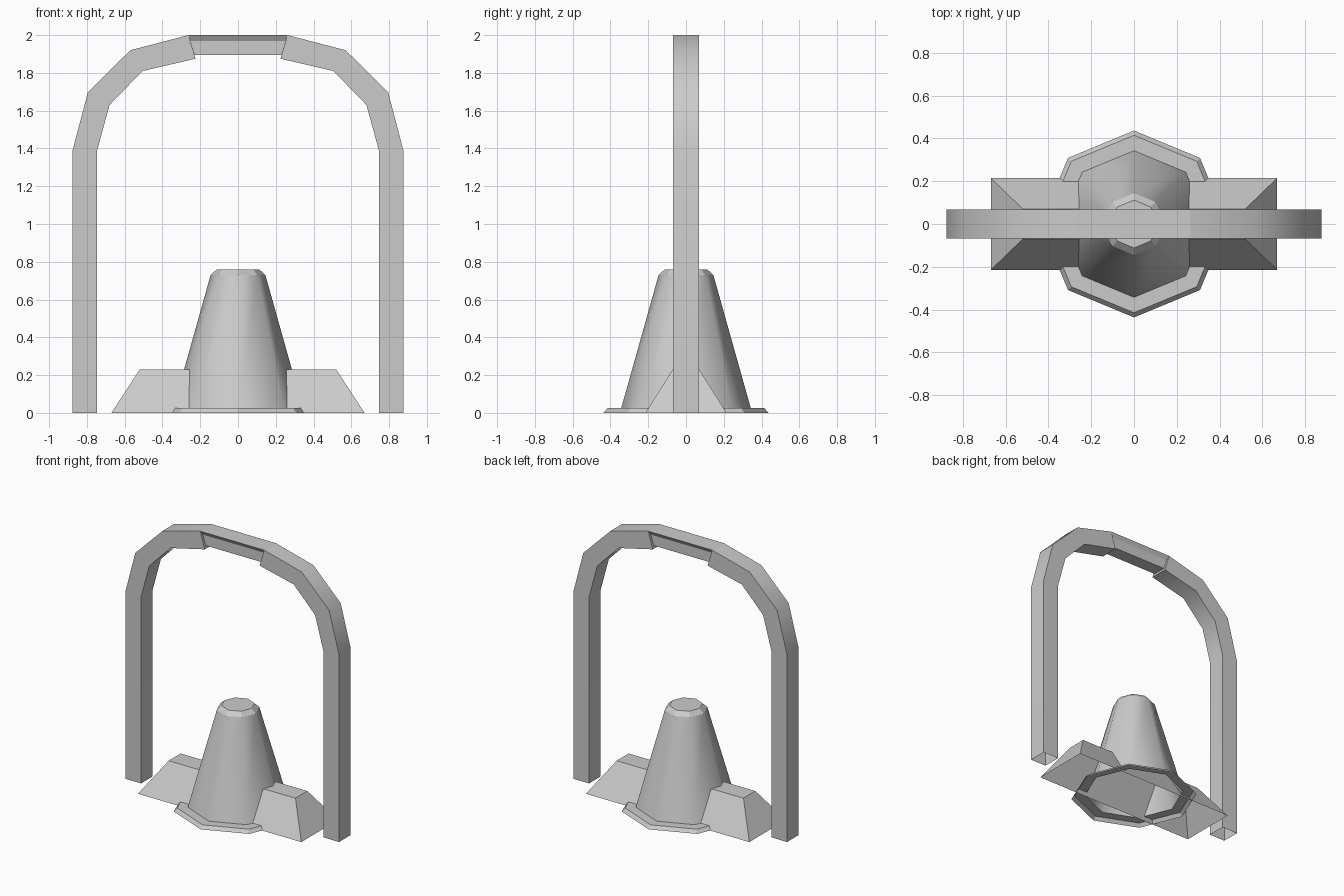
import bpy
import bmesh
from math import sin, cos, pi, radians

if "Cube" in bpy.data.objects:
    bpy.data.objects.remove(bpy.data.objects["Cube"])


def make_object(name, bm):
    bmesh.ops.recalc_face_normals(bm, faces=bm.faces)
    mesh = bpy.data.meshes.new(name)
    bm.to_mesh(mesh)
    bm.free()
    obj = bpy.data.objects.new(name, mesh)
    bpy.context.collection.objects.link(obj)
    return obj


def loft(rings):
    """Skin a list of equally sized closed rings; both ends stay open."""
    bm = bmesh.new()
    loops = [[bm.verts.new(p) for p in ring] for ring in rings]
    for a, b in zip(loops, loops[1:]):
        n = len(a)
        for i in range(n):
            bm.faces.new((a[i], a[(i + 1) % n], b[(i + 1) % n], b[i]))
    return bm, loops


# Arch handle: (outer x, outer z, inner x, inner z, outer half depth, inner half depth)
D = 0.068
half = [
    (0.877, 0.0, 0.747, 0.0, D, D),
    (0.877, 1.385, 0.747, 1.385, D, D),
    (0.795, 1.697, 0.68, 1.63, D, D),
    (0.57, 1.92, 0.505, 1.81, D, D),
    (0.262, 2.0, 0.225, 1.875, D, D),
]
grip = [(0.25, 2.0, 0.225, 1.875, D, D), (0.245, 2.0, 0.22, 1.895, D, 0.045)]


def section(s, side):
    ox, oz, ix, iz, od, idp = s
    return [(side * ox, -od, oz), (side * ox, od, oz),
            (side * ix, idp, iz), (side * ix, -idp, iz)]


for side, label in ((-1, "left"), (1, "right")):
    bm, loops = loft([section(s, side) for s in half])
    bm.faces.new(loops[-1])
    arm = make_object("arch_" + label, bm)
    for o in bpy.context.selected_objects:
        o.select_set(False)
    arm.select_set(True)
    bpy.context.view_layer.objects.active = arm
    bpy.ops.object.shade_smooth_by_angle(angle=radians(35))


# Recessed grip at the crown, chamfered under the top face
def grip_section(side):
    profile = [(D, 2.0), (0.05, 1.97), (0.05, 1.895)]
    pts = [(y, z) for y, z in profile] + [(-y, z) for y, z in reversed(profile)]
    return [(side * (0.262 - (2.0 - z) * 0.3), y, z) for y, z in pts]


bm, loops = loft([grip_section(-1), grip_section(1)])
make_object("arch_grip", bm)

# Octagonal tapered body with flange, open underneath
profile = [(0.437, 0.0), (0.415, 0.025), (0.343, 0.025), (0.145, 0.73), (0.112, 0.76)]
bm, loops = loft([[(r * cos(i * pi / 4), r * sin(i * pi / 4), z) for i in range(8)]
                  for r, z in profile])
for f in bm.faces:
    zs = [v.co.z for v in f.verts]
    f.smooth = max(zs) - min(zs) > 0.5
for e in bm.edges:
    if abs(e.verts[0].co.z - e.verts[1].co.z) < 0.001:
        e.smooth = False
bm.faces.new(loops[-1])
make_object("cone_body", bm)

# Side blocks: one long tapered bar through the body, open underneath
corners = [(-1, -1), (1, -1), (1, 1), (-1, 1)]
bm, loops = loft([[(sx * x, sy * y, z) for sx, sy in corners]
                  for x, y, z in ((0.67, 0.215, 0.0), (0.52, 0.07, 0.23))])
bm.faces.new(loops[-1])
make_object("side_blocks", bm)
